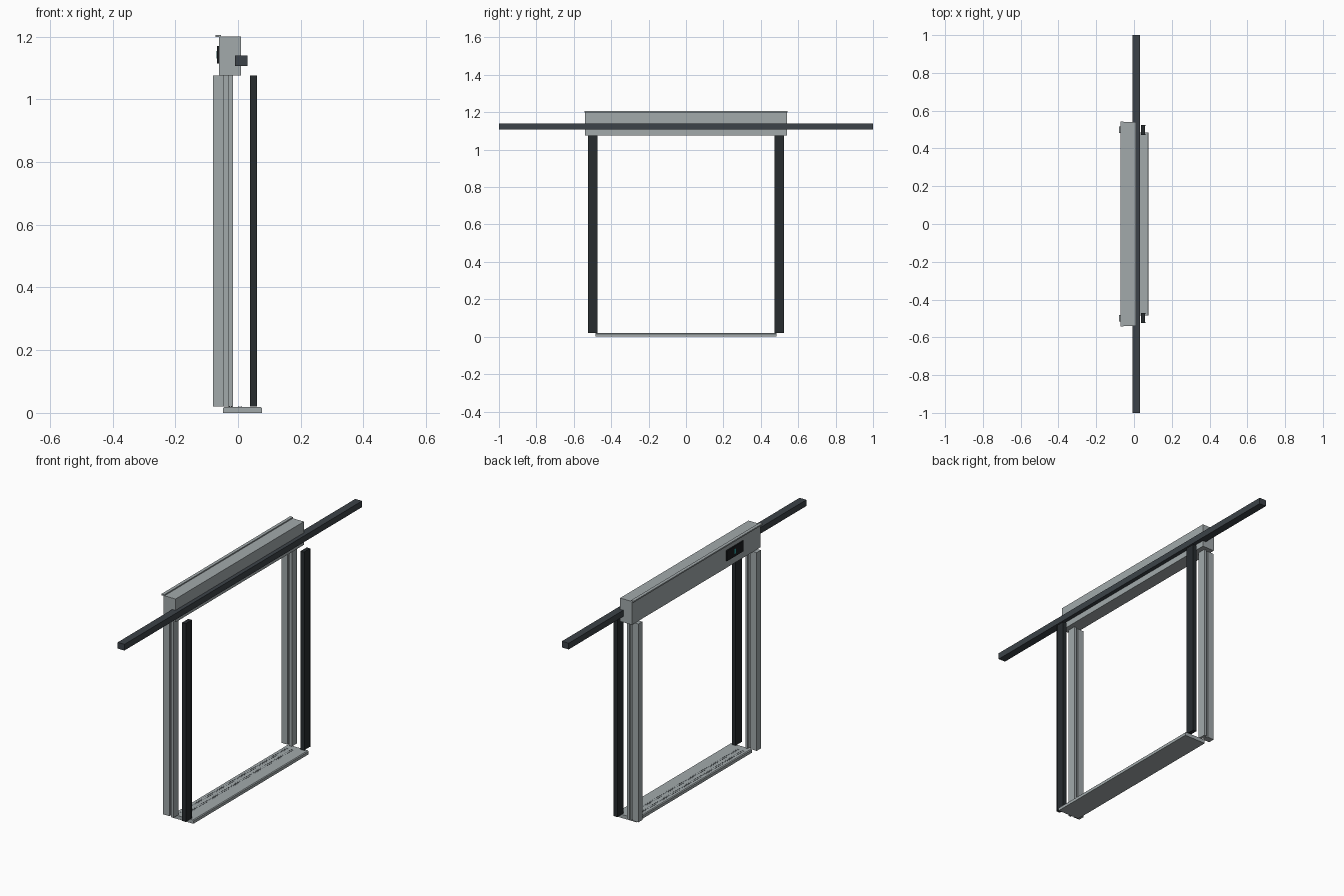
import bpy, bmesh

if "Cube" in bpy.data.objects:
    bpy.data.objects.remove(bpy.data.objects["Cube"])

def material(name, rgb):
    m = bpy.data.materials.new(name)
    m.diffuse_color = (*rgb, 1)
    m.use_nodes = True
    m.node_tree.nodes["Principled BSDF"].inputs["Base Color"].default_value = m.diffuse_color
    return m

ALU = material("aluminium", (0.36, 0.40, 0.41))
RAIL = material("rail_grey", (0.045, 0.055, 0.065))
DARK = material("dark_metal", (0.02, 0.025, 0.028))
SCREEN = material("screen_black", (0.01, 0.012, 0.014))
TEAL = material("teal", (0.02, 0.35, 0.35))

def finish(name, bm, mat):
    bmesh.ops.recalc_face_normals(bm, faces=bm.faces)
    me = bpy.data.meshes.new(name)
    bm.to_mesh(me)
    bm.free()
    me.materials.append(mat)
    ob = bpy.data.objects.new(name, me)
    bpy.context.collection.objects.link(ob)
    return ob

def prism(name, outline, axis, lo, hi, mat):
    """Extrude an outline: axis 'z' takes (x, y) points, axis 'y' takes (x, z)."""
    bm = bmesh.new()
    place = (lambda a, b, t: (a, b, t)) if axis == 'z' else (lambda a, b, t: (a, t, b))
    face = bm.faces.new([bm.verts.new(place(a, b, lo)) for a, b in outline])
    ext = bmesh.ops.extrude_face_region(bm, geom=[face])
    step = (0, 0, hi - lo) if axis == 'z' else (0, hi - lo, 0)
    moved = [v for v in ext['geom'] if isinstance(v, bmesh.types.BMVert)]
    bmesh.ops.translate(bm, verts=moved, vec=step)
    return finish(name, bm, mat)

def box(name, x, y, z, mat):
    return prism(name, [(x[0], y[0]), (x[1], y[0]), (x[1], y[1]), (x[0], y[1])],
                 'z', z[0], z[1], mat)

# Header housing with its thin top lip
box("header", (-0.06, 0.01), (-0.54, 0.54), (1.076, 1.2), ALU)
box("header_lip", (-0.072, -0.055), (-0.542, 0.542), (1.199, 1.206), ALU)

# Long crossing rail
box("cross_rail", (-0.009, 0.031), (-1, 1), (1.107, 1.14), RAIL)

# Display on the outer face of the header
box("display", (-0.067, -0.059), (-0.39, -0.25), (1.115, 1.17), SCREEN)
box("display_indicator", (-0.068, -0.066), (-0.325, -0.312), (1.13, 1.155), TEAL)

# Door posts: stepped aluminium profile and dark channel, mirrored across y
half = [(-0.08, 0.017), (-0.044, 0.017), (-0.044, 0.009),
        (-0.030, 0.009), (-0.030, 0.022), (-0.016, 0.022)]
profile = half + [(x, -y) for x, y in reversed(half)]
channel = [(0.038, -0.026), (0.06, -0.026), (0.06, -0.021), (0.058, -0.021),
           (0.058, 0.021), (0.06, 0.021), (0.06, 0.026), (0.038, 0.026)]
for s, side in ((-1, "front"), (1, "back")):
    cy = s * 0.498
    prism(side + "_profile_post", [(x, cy + s * y) for x, y in profile],
          'z', 0.02, 1.076, ALU)
    prism(side + "_dark_post", [(x, cy + s * y) for x, y in channel],
          'z', 0.02, 1.076, DARK)

# Threshold plate with chamfered top edges
prism("threshold", [(-0.048, 0), (0.077, 0), (0.077, 0.015), (0.073, 0.019),
                    (-0.044, 0.019), (-0.048, 0.015)], 'y', -0.485, 0.485, ALU)

# Rows of small grip studs on the threshold
bm = bmesh.new()
for x in (-0.028, -0.020, 0.002, 0.010):
    for i in range(60):
        stud = bmesh.ops.create_cone(bm, cap_ends=True, segments=6, radius1=0.0028,
                                     radius2=0.002, depth=0.0015)
        bmesh.ops.translate(bm, verts=stud['verts'], vec=(x, -0.445 + i * 0.0151, 0.0194))
finish("grip_studs", bm, RAIL)
